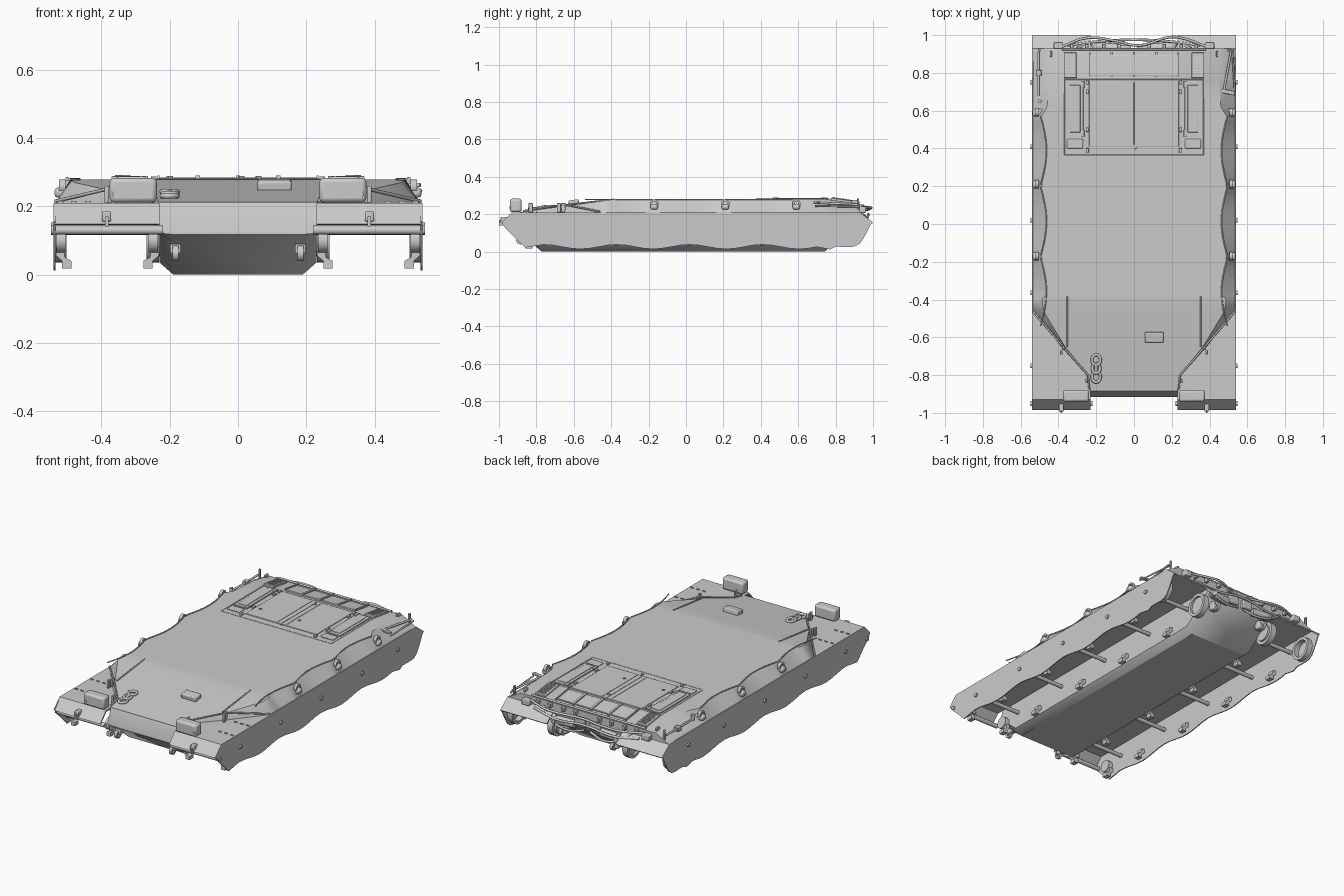
import bpy, bmesh, math
from mathutils import Vector

if "Cube" in bpy.data.objects:
    bpy.data.objects.remove(bpy.data.objects["Cube"])


def make(name, bm, bevel=0):
    bmesh.ops.recalc_face_normals(bm, faces=bm.faces)
    me = bpy.data.meshes.new(name)
    bm.to_mesh(me)
    bm.free()
    ob = bpy.data.objects.new(name, me)
    bpy.context.collection.objects.link(ob)
    if bevel:
        m = ob.modifiers.new("bevel", 'BEVEL')
        m.width, m.segments = bevel, 2
    return ob


def loft(name, loops):
    bm = bmesh.new()
    rings = [[bm.verts.new(p) for p in lp] for lp in loops]
    n = len(rings[0])
    for a, b in zip(rings, rings[1:]):
        for i in range(n):
            bm.faces.new((a[i], a[(i + 1) % n], b[(i + 1) % n], b[i]))
    bm.faces.new(rings[0])
    bm.faces.new(rings[-1])
    return make(name, bm)


def prism(name, yz, x0, x1):
    return loft(name, [[(x, y, z) for y, z in yz] for x in (x0, x1)])


def box(name, c, size, bevel=0, rx=0, rz=0):
    bm = bmesh.new()
    bmesh.ops.create_cube(bm, size=1)
    for v in bm.verts:
        v.co = Vector(v.co[i] * size[i] for i in range(3))
    ob = make(name, bm, bevel)
    ob.location, ob.rotation_euler = c, (rx, 0, rz)
    return ob


def rod(name, a, b, r, sides=12):
    a, b = Vector(a), Vector(b)
    bm = bmesh.new()
    bmesh.ops.create_cone(bm, cap_ends=True, segments=sides, radius1=r, radius2=r, depth=(b - a).length)
    ob = make(name, bm)
    ob.location = (a + b) / 2
    ob.rotation_mode = 'QUATERNION'
    ob.rotation_quaternion = (b - a).to_track_quat('Z', 'Y')
    return ob


def tube(name, pts, r, closed=False, smooth=True):
    cu = bpy.data.curves.new(name, 'CURVE')
    cu.dimensions, cu.bevel_depth, cu.bevel_resolution = '3D', r, 2
    if smooth:
        sp = cu.splines.new('BEZIER')
        sp.bezier_points.add(len(pts) - 1)
        for bp, p in zip(sp.bezier_points, pts):
            bp.co = p
            bp.handle_left_type = bp.handle_right_type = 'AUTO'
        sp.resolution_u = 6
    else:
        sp = cu.splines.new('POLY')
        sp.points.add(len(pts) - 1)
        for q, p in zip(sp.points, pts):
            q.co = (*p, 1)
    sp.use_cyclic_u = closed
    cu.use_fill_caps = True
    ob = bpy.data.objects.new(name, cu)
    bpy.context.collection.objects.link(ob)
    return ob


def ring(name, c, r0, r1, w):
    # pipe with its axis along x
    prof = [(r0, -w / 2), (r1, -w / 2), (r1, w / 2), (r0, w / 2)]
    bm = bmesh.new()
    n = 28
    vs = [[bm.verts.new((c[0] + x, c[1] + r * math.cos(t), c[2] + r * math.sin(t))) for r, x in prof]
          for t in (2 * math.pi * i / n for i in range(n))]
    for i in range(n):
        a, b = vs[i], vs[(i + 1) % n]
        for j in range(4):
            bm.faces.new((a[j], a[(j + 1) % 4], b[(j + 1) % 4], b[j]))
    return make(name, bm)


def deck_z(y):
    if y < -0.4:
        return 0.278 - (-0.4 - y) * 0.136
    return 0.278 if y < 0.77 else 0.278 - (y - 0.77) * 0.14


# upper hull: wedge nose and scalloped side edges
def upper(y, xb, xt):
    z = deck_z(y)
    return [(-xb, y, .2), (-xb, y, .209), (-xt, y, z), (xt, y, z), (xb, y, .209), (xb, y, .2)]

secs = [upper(-.885, .235, .23), upper(-.8, .25, .24), upper(-.65, .385, .365), upper(-.46, .535, .48), upper(-.4, .535, .487)]
for i in range(33):
    y = -.37 + i * (.94 / 32)
    secs.append(upper(y, .535, .492 - .032 * abs(math.sin(math.pi * (y + .55) / .375))))
secs += [upper(.62, .535, .46), upper(.77, .535, .45), upper(.93, .535, .45)]
loft("upper_hull", secs)

# lower hull tub
def lower(y, zt, zb):
    c = min(.035, (zt - zb) / 2)
    return [(-.23, y, zt), (-.23, y, zb + c), (-.19, y, zb), (.19, y, zb), (.23, y, zb + c), (.23, y, zt)]

loft("lower_hull", [lower(-.915, .125, .117), lower(-.885, .208, .095), lower(-.77, .208, 0),
                    lower(.74, .208, 0), lower(.9, .208, .12), lower(.93, .208, .18)])

# skirt outline with wavy lower edge
skirt = [(.93, .21), (.995, .158), (.965, .1)]
skirt += [(.88 + .075 * math.cos(t), .1 + .075 * math.sin(t)) for t in (-.35, -.8, -1.2, -1.57)]
skirt += [(.8, .027), (.77, .012)]
skirt += [(y, .026 + .012 * math.cos(2 * math.pi * (y - .02) / .39)) for y in (.7 - i * .0487 for i in range(31))]
skirt += [(-.86, .022), (-.965, .125), (-.985, .155), (-.93, .21)]
fender = [(-.985, .148), (-.93, .21), (.93, .21), (1, .156), (.995, .15), (.928, .2), (-.926, .2), (-.978, .145)]

for s in (1, -1):
    prism("side_skirt", skirt, s * .534, s * .54)
    prism("fender", fender, s * .23, s * .54)
    # support bars through the skirts
    for y in (-.75, -.365, .02, .41, .75):
        z = .14 if y > .7 else .128
        rod("support_bar", (s * .22, y, z), (s * .548, y, z), .012)
    rod("front_bar", (s * .22, -.95, .13), (s * .548, -.95, .13), .013)
    # claw brackets along the track channel
    for y in (-.84, -.56, -.17, .21, .6):
        for x, d in ((.232, 1), (.533, -1)):
            prof = [(0, .08), (.022, .075), (.026, .05), (.045, .04), (.045, .018), (.018, .018), (.018, .04), (0, .055)]
            loft("axle_bracket", [[(s * (x + d * a), yy, b) for a, b in prof] for yy in (y - .018, y + .018)])
    # final drive rings and front hubs
    for x in (.25, .52):
        ring("drive_ring", (s * x, .87, .105), .052, .07, .036)
        rod("front_hub", (s * (x - .015), -.86, .1), (s * (x + .012), -.86, .1), .036, 20)
    rod("drive_hub", (s * .22, .87, .105), (s * .255, .87, .105), .052, 24)
    # front boxes, brackets and posts
    box("headlight_box", (s * .307, -.91, .247), (.138, .062, .072), .012)
    rod("box_latch", (s * .36, -.945, .235), (s * .36, -.94, .235), .008)
    box("mudguard_lug", (s * .385, -.972, .17), (.026, .04, .03), .004)
    box("fender_hook", (s * .385, -.985, .155), (.01, .03, .03))
    for x, y in ((.385, -.68), (.375, -.655), (.25, -.83)):
        box("fender_post", (s * x, y, .235), (.012, .022, .05), .003)
    # splash rails on the nose
    tube("splash_rail", [(s * .353, -.385, .28), (s * .353, -.65, .25)], .004, smooth=False)
    tube("edge_rail", [(s * .535, -.462, .215), (s * .375, -.65, .252), (s * .243, -.8, .228), (s * .238, -.87, .218)], .005, smooth=False)
    # fender bolts
    for x in (.44, .48, .52):
        for y in (-.65, -.8):
            box("fender_bolt", (s * x, y, .212), (.018, .005, .008))
    # lifting eyes on the hull sides
    for y in (.59, .21, -.17):
        box("eye_base", (s * .508, y, .24), (.06, .04, .03), .01)
        ring("lifting_eye", (s * .515, y, .257), .011, .022, .018)
    # scallop edge lips
    for a in (-.36, .015, .39):
        pts = [(s * (.494 - .03 * math.sin(math.pi * t / 8)), a - .18 + .36 * t / 8, .279) for t in range(9)]
        tube("scallop_lip", pts, .0035, smooth=False)
    # nose tow hooks
    box("tow_hook_base", (s * .183, -.865, .075), (.032, .05, .03), .005)
    ring("tow_hook", (s * .183, -.885, .062), .011, .023, .018)
    # engine deck side louvres, caps and rear corner boxes
    box("louvre_frame", (s * .312, .61, .281), (.088, .29, .008), .002)
    box("louvre_inner", (s * .312, .61, .285), (.055, .25, .006), .002)
    for y in (.48, .74):
        box("louvre_hinge", (s * .272, y, .284), (.018, .035, .01), .002)
    box("filler_cap", (s * .312, .425, .282), (.085, .05, .01), .02)
    box("corner_grille", (s * .338, .84, deck_z(.84) + .004), (.066, .135, .014), .003, rx=-.14)
    for i in range(7):
        y = .79 + i * .017
        box("grille_bar", (s * .338, y, deck_z(y) + .013), (.045, .006, .006))
    tube("deck_seam", [(s * .368, .365, .278), (s * .368, .77, .278)], .002, smooth=False)
    for y in (.39, .5, .7, .75):
        box("deck_latch", (s * .247, y, .283), (.016, .024, .009), .002)
    # rear plate fittings
    box("tail_light", (s * .4, .945, .225), (.05, .035, .035), .005)
    box("rear_guard_post", (s * .5, .92, .25), (.012, .012, .07), .003)
    box("rear_guard_post", (s * .44, .9, .262), (.012, .03, .03), .003)
    box("rear_hook_base", (s * .17, .91, .11), (.045, .04, .05), .006)
    ring("rear_tow_hook", (s * .17, .93, .105), .013, .027, .02)
    rod("exhaust_pipe", (s * .09, .93, .165), (s * .2, .94, .165), .024, 16)
    rod("exhaust_outlet", (s * .2, .93, .165), (s * .215, .965, .165), .02, 16)
    box("rear_box", (s * .05, .925, .19), (.07, .04, .05), .006)
    tube("rear_hose", [(s * .3, .93, .22), (s * .24, .955, .17), (s * .12, .955, .13), (s * .02, .94, .15)], .007)
    for x in (.08, .16, .25, .33):
        box("rear_clamp", (s * x, .94, .24), (.018, .026, .026), .003)

# engine deck main panel
box("engine_panel", (0, .585, .279), (.475, .35, .006), .002)
for x in (-.03, .0, .03):
    tube("panel_seam", [(x, .42, .282), (x, .75, .282)], .002, smooth=False)
for y in (.365, .765):
    tube("deck_seam", [(-.368, y, .278), (.368, y, .278)], .002, smooth=False)
for x, y in ((-.2, .5), (.06, .5), (.01, .72), (.01, .4)):
    box("panel_handle", (x, y, .285), (.018, .006, .006), rz=.6)
# rear louvre row
for i in range(4):
    x = -.177 + i * .118
    box("rear_louvre", (x, .84, deck_z(.84) + .003), (.108, .11, .01), .002, rx=-.14)
    for e in (-.056, .056):
        box("louvre_rib", (x + e, .845, deck_z(.845) + .009), (.006, .13, .01), rx=-.14)
tube("rear_rail", [(-.38, .925, .262), (.38, .925, .262)], .006, smooth=False)

# tow cables across the rear
tube("tow_cable", [(-.38, .94, .24), (-.25, .985, .235), (-.1, .97, .225), (.02, .945, .22), (.2, .99, .235), (.27, .98, .235), (.38, .94, .24)], .007)
tube("tow_cable", [(-.35, .945, .2), (-.2, .965, .18), (0, .975, .2), (.2, .965, .18), (.35, .945, .2)], .007)

# nose box and shackle chain
box("nose_box", (.107, -.6, .262), (.1, .055, .03), .006, rx=.135)
for y, r in ((-.72, .022), (-.765, .02), (-.81, .022)):
    z = deck_z(y) + .008
    tube("shackle_link", [(-.2 + r * math.cos(t), y + 1.25 * r * math.sin(t), z) for t in (k * math.pi / 4 for k in range(8))], .008, True)
rod("shackle_pin", (-.2, -.785, .235), (-.2, -.74, .242), .009)

# side tools
rod("shovel_handle", (.475, .7, .262), (.515, .92, .252), .006)
box("shovel_blade", (.49, .7, .262), (.09, .022, .012), .003, rz=-.2)
rod("crowbar", (.535, .69, .245), (.52, .93, .24), .005)
rod("bar_tool", (-.505, .68, .25), (-.505, .91, .25), .006)
rod("antenna_mount", (-.5, .65, .24), (-.5, .65, .275), .01)
box("tool_clamp", (-.505, .8, .248), (.03, .03, .025), .003)

# smooth only the rounded surfaces
bpy.ops.object.select_all(action='DESELECT')
for ob in bpy.context.scene.objects:
    if ob.type == 'MESH':
        ob.select_set(True)
        bpy.context.view_layer.objects.active = ob
bpy.ops.object.shade_smooth_by_angle(angle=math.radians(35))
